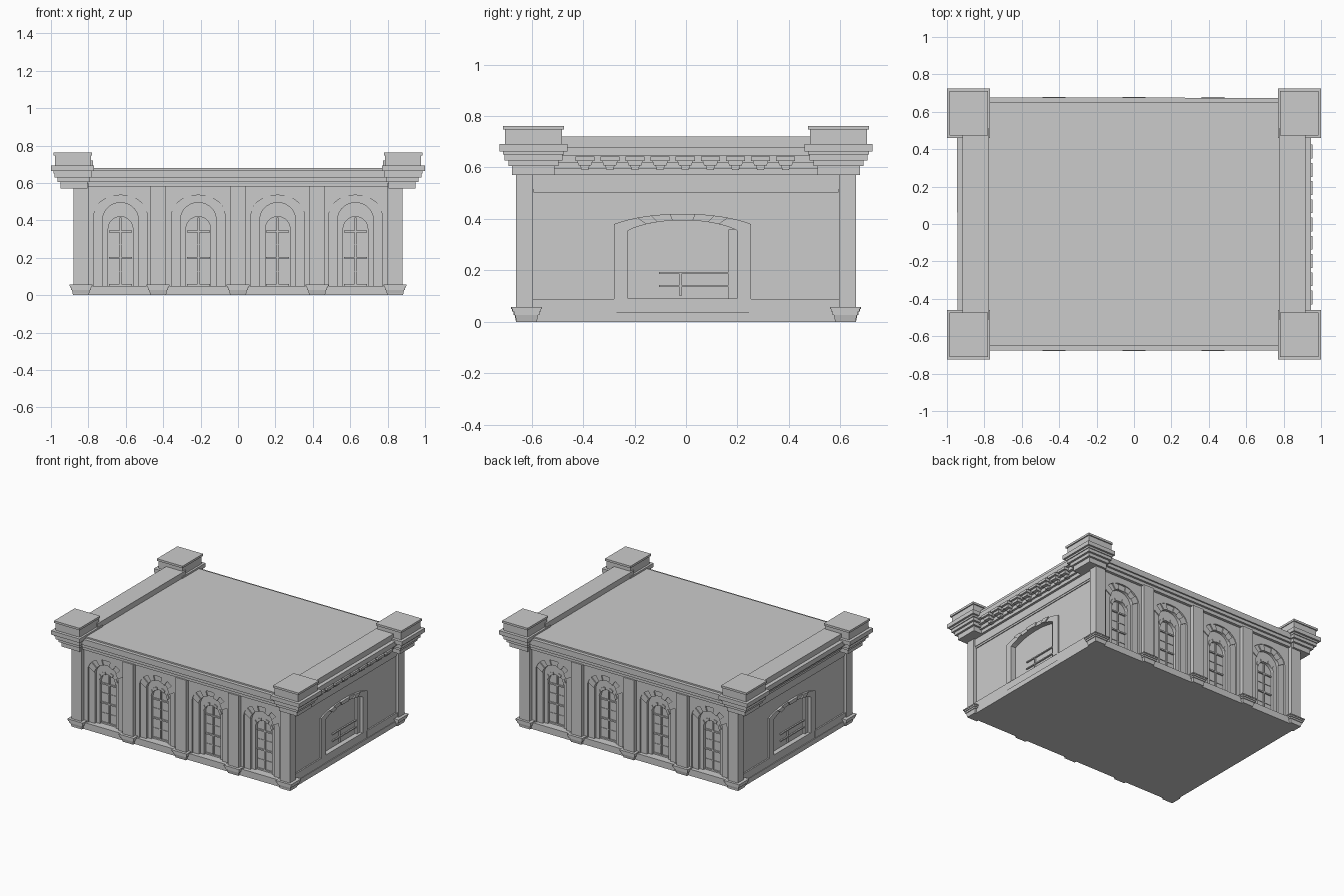
import bpy, bmesh, math
from mathutils import Matrix

if "Cube" in bpy.data.objects:
    bpy.data.objects.remove(bpy.data.objects["Cube"])

FRONT, RIGHT, BACK, LEFT = 0, 90, 180, 270


def finish(name, bm, angle=0):
    bmesh.ops.recalc_face_normals(bm, faces=bm.faces)
    bm.transform(Matrix.Rotation(math.radians(angle), 4, 'Z'))
    me = bpy.data.meshes.new(name)
    bm.to_mesh(me)
    bm.free()
    ob = bpy.data.objects.new(name, me)
    bpy.context.collection.objects.link(ob)
    return ob


def prism(name, pts, d0, d1, angle):
    """Outline (u, z) on a facade, solid from distance d0 to d1 from the centre."""
    bm = bmesh.new()
    f = bm.faces.new([bm.verts.new((u, -d0, z)) for u, z in pts])
    r = bmesh.ops.extrude_face_region(bm, geom=[f])
    for v in r['geom']:
        if isinstance(v, bmesh.types.BMVert):
            v.co.y = -d1
    return finish(name, bm, angle)


def slab(name, u0, u1, z0, z1, d0, d1, angle):
    return prism(name, [(u0, z0), (u0, z1), (u1, z1), (u1, z0)], d0, d1, angle)


def stack(name, rings):
    """Rectangular rings (x0, x1, y0, y1, z) joined upwards and capped."""
    bm = bmesh.new()
    loops = [[bm.verts.new(p) for p in ((a, c, z), (b, c, z), (b, d, z), (a, d, z))]
             for a, b, c, d, z in rings]
    for lo, hi in zip(loops, loops[1:]):
        for i in range(4):
            j = (i + 1) % 4
            bm.faces.new((lo[i], lo[j], hi[j], hi[i]))
    bm.faces.new(loops[0][::-1])
    bm.faces.new(loops[-1])
    return finish(name, bm)


def curve_pt(c, hw, zs, zc, t, t0=0):
    s0, a = math.sin(t0), t0 + (math.pi - 2 * t0) * t
    return (c - hw * math.cos(a) / math.cos(t0),
            zs + (zc - zs) * (math.sin(a) - s0) / (1 - s0))


def arch(c, hw, z0, zs, zc, t0=0, n=14):
    return ([(c - hw, z0)] + [curve_pt(c, hw, zs, zc, i / n, t0) for i in range(n + 1)]
            + [(c + hw, z0)])


def voussoirs(name, c, outer, inner, spans, d0, d1, angle, t0=0):
    for a, b in spans:
        ts = [a + (b - a) * i / 3 for i in range(4)]
        prism(name, [curve_pt(c, *outer, t, t0) for t in ts]
              + [curve_pt(c, *inner, t, t0) for t in ts[::-1]], d0, d1, angle)


# Core and roof
stack("building_core", [(-.82, .82, -.57, .57, 0), (-.82, .82, -.57, .57, .67)])
stack("roof_deck", [(-.82, .82, -.65, .65, .625), (-.82, .82, -.65, .65, .68)])
stack("plinth", [(-.872, .872, -.645, .645, 0), (-.872, .872, -.645, .645, .036)])

# Long facades: four arched bays each
SPANS = [(.06, .2), (.31, .42), (.58, .69), (.8, .94)]
for ang in (FRONT, BACK):
    slab("base_course", -.80, .80, .03, .048, .56, .645, ang)
    for z0, z1, d in ((.58, .605, .65), (.605, .628, .665), (.628, .67, .675)):
        slab("long_cornice", -.82, .82, z0, z1, .56, d, ang)
    for c, l, r in ((-.628, -.81, -.42), (-.212, -.43, 0), (.212, 0, .43), (.628, .42, .81)):
        outer = arch(c, .142, .045, .43, .535)
        mid = arch(c, .095, .045, .405, .495)
        inner = arch(c, .066, .045, .355, .42)
        prism("bay_wall", [(l, .045), (l, .585), (r, .585), (r, .045)] + outer[::-1],
              .56, .63, ang)
        prism("arch_surround", outer + mid[::-1], .56, .617, ang)
        prism("window_frame", mid + inner[::-1], .56, .60, ang)
        prism("window_pane", inner, .56, .58, ang)
        voussoirs("arch_stone", c, (.142, .43, .535), (.095, .405, .495),
                  SPANS, .60, .625, ang)
        voussoirs("window_arch_stone", c, (.08, .37, .44), (.066, .355, .42),
                  SPANS, .59, .606, ang)
        # Glazing bars
        slab("mullion", c - .005, c + .005, .05, .415, .57, .59, ang)
        for z in (.055, .2, .34):
            slab("transom", c - .062, c + .062, z - .005, z + .005, .57, .59, ang)
        for z in (.125, .27):
            slab("thin_transom", c - .062, c + .062, z - .002, z + .002, .57, .584, ang)


def footing(name, x0, x1, y0, y1):
    """Flared base with stepped courses, given its largest footprint."""
    rings = [(x0 + i, x1 - i, y0 + i, y1 - i, z) for i, z in
             ((.02, 0), (.014, .028), (.009, .028), (.009, .04), (.004, .04),
              (.004, .05), (0, .05), (0, .058))]
    stack(name, rings)


# Intermediate pilasters
for s in (-1, 1):
    for x in (-.427, 0, .423):
        y0, y1 = sorted((s * .57, s * .66))
        stack("pilaster", [(x - .043, x + .043, y0, y1, 0), (x - .043, x + .043, y0, y1, .583)])
        y0, y1 = sorted((s * .56, s * .68))
        footing("pilaster_base", x - .062, x + .062, y0, y1)

# Corner pillars with stepped capitals
for sx in (-1, 1):
    for sy in (-1, 1):
        def ring(x0, x1, y0, y1, z):
            return (*sorted((sx * x0, sx * x1)), *sorted((sy * y0, sy * y1)), z)
        stack("corner_pillar", [ring(.80, .88, .595, .66, z) for z in (0, .6)])
        fx, fy = sorted((sx * .778, sx * .902)), sorted((sy * .56, sy * .678))
        footing("corner_base", *fx, *fy)
        tiers = [(.05, .57, .605), (.035, .605, .628), (.02, .628, .65), (.014, .65, .663),
                 (0, .663, .692), (.022, .692, .747), (.014, .747, .762)]
        rings = []
        for i, z0, z1 in tiers:
            rings += [ring(.77 + i * .7, 1 - i, .46 + i, .725 - i, z) for z in (z0, z1)]
        stack("corner_capital", rings)

# End facades: panelled wall, wide segmental window, cornice and parapet
for ang in (RIGHT, LEFT):
    c, t0 = -.013, math.radians(35)
    outer = arch(c, .266, .09, .38, .42, t0)
    inner = arch(c, .212, .09, .355, .395, t0)
    prism("end_wall", [(-.60, .03), (-.60, .58), (.60, .58), (.60, .03)]
          + [(c + .25, .03), (c + .25, .09)] + inner[::-1] + [(c - .25, .09), (c - .25, .03)],
          .80, .858, ang)
    slab("end_sill", -.27, .25, .03, .092, .80, .865, ang)
    for a, b in ((-.60, -.27), (.245, .60)):
        slab("bottom_rail", a, b, .034, .09, .80, .868, ang)
    slab("top_rail", -.60, .60, .515, .58, .80, .868, ang)
    slab("panel_bead", -.592, .592, .502, .515, .80, .864, ang)
    prism("end_window_surround", outer + inner[::-1], .80, .868, ang)
    prism("end_window_pane", inner, .80, .83, ang)
    voussoirs("end_arch_stone", c, (.266, .38, .42), (.212, .355, .395),
              [(.2, .3), (.42, .58), (.7, .8)], .85, .876, ang, t0)
    for z in (.14, .19):
        slab("end_transom", -.105, .165, z - .004, z + .004, .82, .84, ang)
    slab("end_mullion", -.025, -.017, .10, .19, .82, .84, ang)
    slab("end_jamb", .165, .2, .09, .36, .82, .845, ang)
    for z0, z1, d in ((.57, .595, .885), (.595, .62, .90), (.62, .645, .92),
                      (.645, .68, .945), (.68, .72, .917)):
        slab("end_cornice", -.51, .51, z0, z1, .775, d, ang)

# Bracket row on the right end only
for i in range(9):
    y = (i - 4) * .0975 - .003
    slab("bracket_top", y - .037, y + .037, .625, .643, .88, .955, RIGHT)
    prism("bracket", [(y - .03, .625), (y - .024, .607), (y + .024, .607), (y + .03, .625)],
          .88, .94, RIGHT)
    prism("bracket_foot", [(y - .018, .607), (y - .013, .59), (y + .013, .59), (y + .018, .607)],
          .87, .915, RIGHT)
